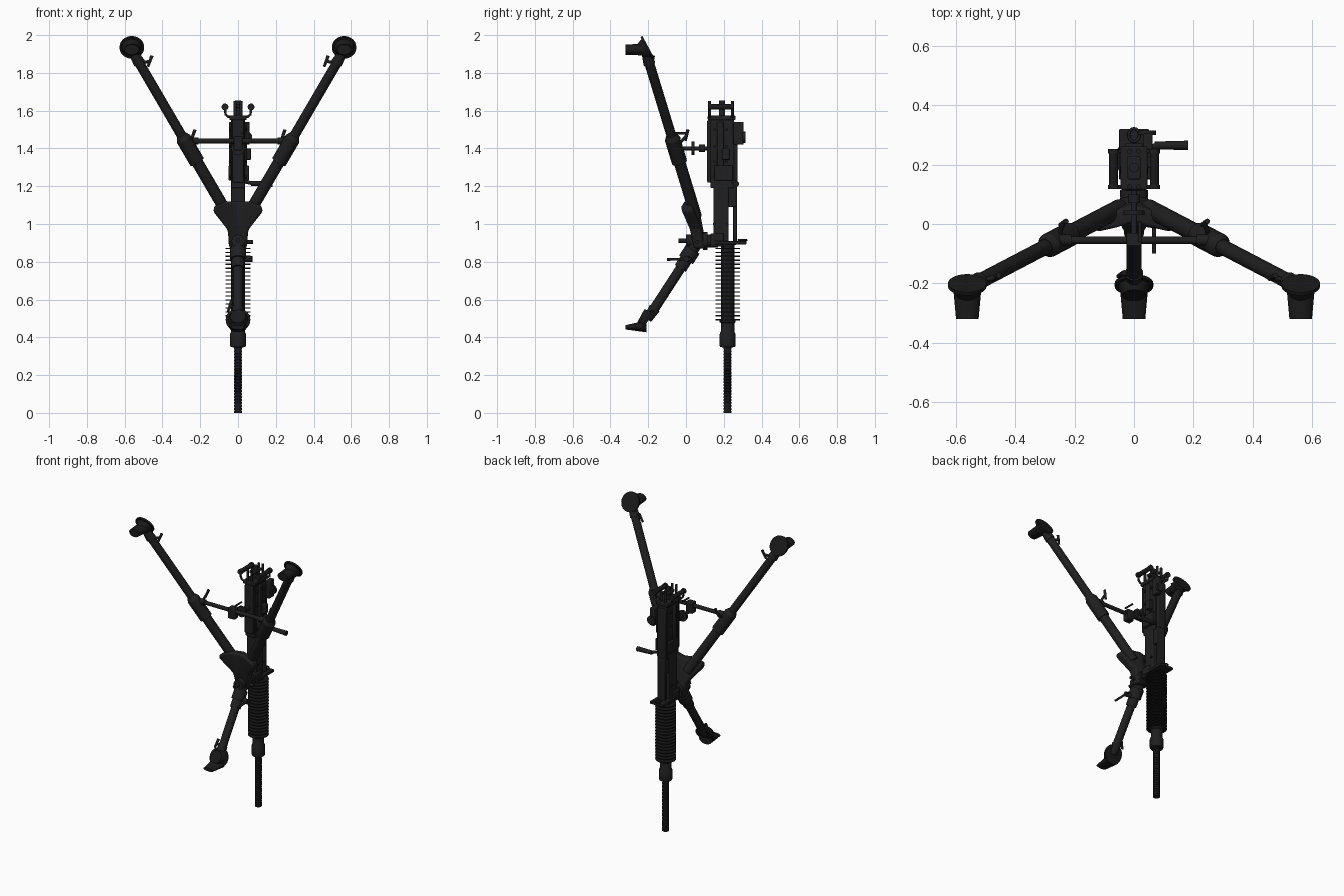
import bpy
import bmesh
import math
from mathutils import Vector, Matrix

cube = bpy.data.objects.get("Cube")
if cube:
    bpy.data.objects.remove(cube, do_unlink=True)


def material(name, value):
    m = bpy.data.materials.new(name)
    m.use_nodes = True
    colour = (value, value, value, 1)
    m.diffuse_color = colour
    node = m.node_tree.nodes["Principled BSDF"]
    node.inputs["Base Color"].default_value = colour
    node.inputs["Roughness"].default_value = 0.6
    return m


STEEL = material("dark steel", 0.014)
BLACK = material("blackened metal", 0.010)
meshes = []
AXIS_Y = 0.22


def finish(name, bm, mat, bevel=0):
    bmesh.ops.recalc_face_normals(bm, faces=bm.faces)
    me = bpy.data.meshes.new(name)
    bm.to_mesh(me)
    bm.free()
    me.materials.append(mat)
    ob = bpy.data.objects.new(name, me)
    bpy.context.collection.objects.link(ob)
    if bevel:
        mod = ob.modifiers.new("soft edges", "BEVEL")
        mod.width = bevel
        mod.segments = 2
    meshes.append(ob)
    return ob


def rod(name, a, b, r, r2=None, mat=STEEL, sides=20):
    a, b = Vector(a), Vector(b)
    d = b - a
    bm = bmesh.new()
    mtx = Matrix.Translation((a + b) / 2) @ d.to_track_quat("Z", "Y").to_matrix().to_4x4()
    bmesh.ops.create_cone(bm, cap_ends=True, segments=sides, radius1=r,
                          radius2=r if r2 is None else r2, depth=d.length, matrix=mtx)
    return finish(name, bm, mat)


def box(name, x, y, z, mat=STEEL, bevel=0.005):
    bm = bmesh.new()
    size = Matrix.Diagonal((x[1] - x[0], y[1] - y[0], z[1] - z[0], 1))
    mid = Matrix.Translation((sum(x) / 2, sum(y) / 2, sum(z) / 2))
    bmesh.ops.create_cube(bm, size=1, matrix=mid @ size)
    return finish(name, bm, mat, bevel)


def lathe(name, profile, mat=STEEL):
    bm = bmesh.new()
    verts = [bm.verts.new((r, AXIS_Y, z)) for r, z in profile]
    edges = [bm.edges.new(p) for p in zip(verts, verts[1:])]
    bmesh.ops.spin(bm, geom=verts + edges, cent=(0, AXIS_Y, 0), axis=(0, 0, 1),
                   angle=math.tau, steps=24)
    bmesh.ops.remove_doubles(bm, verts=bm.verts, dist=1e-5)
    return finish(name, bm, mat)


def tube(name, points, r, mat=STEEL):
    cu = bpy.data.curves.new(name, "CURVE")
    cu.dimensions = "3D"
    cu.bevel_depth = r
    cu.bevel_resolution = 3
    cu.use_fill_caps = True
    sp = cu.splines.new("POLY")
    sp.points.add(len(points) - 1)
    for p, co in zip(sp.points, points):
        p.co = (*co, 1)
    cu.materials.append(mat)
    ob = bpy.data.objects.new(name, cu)
    bpy.context.collection.objects.link(ob)


# Barrel with fine ridges, open at the muzzle
ridges = [(0, 0.04), (0.012, 0.03), (0.012, 0)]
for i in range(22):
    z = i * 0.016
    ridges += [(0.022, z), (0.022, z + 0.009), (0.019, z + 0.011), (0.019, z + 0.015)]
lathe("barrel", ridges, BLACK)

# Collar in front of the cooling jacket
lathe("barrel_collar", [(0.019, 0.345), (0.04, 0.35), (0.043, 0.36), (0.043, 0.415),
                        (0.036, 0.43), (0.036, 0.475), (0.042, 0.48), (0.042, 0.49), (0, 0.49)])

# Finned cooling jacket
fins = [(0, 0.485), (0.035, 0.485)]
for i in range(19):
    z = 0.49 + i * 0.021
    fins += [(0.036, z), (0.065, z), (0.065, z + 0.006), (0.036, z + 0.006)]
fins += [(0.036, 0.9), (0, 0.9)]
lathe("cooling_jacket", fins, BLACK)

# Receiver
box("receiver_front", (-0.036, 0.036), (0.145, 0.225), (0.88, 1.22))
box("receiver_top_strip", (-0.028, 0.028), (0.25, 0.27), (0.89, 1.24))
box("strip_bridge", (-0.03, 0.03), (0.21, 0.265), (1.09, 1.24))
box("receiver_body", (-0.036, 0.036), (0.13, 0.255), (1.19, 1.56))
box("receiver_cover", (-0.03, 0.03), (0.2, 0.272), (1.2, 1.53))
box("receiver_floor", (-0.03, 0.03), (0.112, 0.155), (1.22, 1.55))
box("front_plate", (-0.05, 0.05), (0.15, 0.32), (0.892, 0.91), bevel=0.003)
for s in (-1, 1):
    box("side_rail", (s * 0.04 - 0.008, s * 0.04 + 0.008), (0.165, 0.2), (1.24, 1.54))
    for z in (1.0, 1.25, 1.33, 1.41, 1.5):
        for y in (0.15, 0.215):
            rod("side_bolt", (s * 0.034, y, z), (s * 0.045, y, z), 0.008, sides=10)
box("feed_block", (-0.05, 0.058), (0.15, 0.25), (1.23, 1.31))
box("side_latch", (0.03, 0.07), (0.19, 0.23), (1.34, 1.4))
box("sight_housing", (0.03, 0.062), (0.25, 0.305), (1.42, 1.54))
rod("sight_dial", (0.045, 0.3, 1.46), (0.045, 0.315, 1.46), 0.03)
tube("front_sight_loop", [(0.018 * math.cos(a), 0.3 + 0.022 * math.sin(a), 0.915)
     for a in [math.tau * i / 16 for i in range(17)]], 0.005)

# Charging handle
rod("charging_arm", (0.03, 0.25, 1.225), (0.08, 0.265, 1.215), 0.01)
rod("charging_grip", (0.07, 0.265, 1.215), (0.182, 0.265, 1.212), 0.013, 0.016)

# Twin grips at the back end
box("back_plate", (-0.045, 0.045), (0.115, 0.262), (1.55, 1.575))
rod("trigger_post", (0, 0.19, 1.56), (0, 0.19, 1.655), 0.016)
box("trigger_paddle", (-0.022, 0.022), (0.15, 0.23), (1.615, 1.632))
for s in (-1, 1):
    for y in (0.125, 0.245):
        tube("grip_arm", [(s * 0.02, y, 1.565), (s * 0.052, y, 1.568),
                          (s * 0.066, y, 1.58), (s * 0.069, y, 1.62)], 0.007)
        rod("grip_cap", (s * 0.069, y - 0.007, 1.62), (s * 0.069, y + 0.007, 1.62), 0.018)
        rod("back_bolt", (s * 0.015, y, 1.56), (s * 0.015, y, 1.65), 0.008)
    rod("grip", (s * 0.069, 0.125, 1.62), (s * 0.069, 0.245, 1.62), 0.015, mat=BLACK)

# Tripod head, swept back towards the two long legs
half = [(0, 0.87), (0.045, 0.87), (0.055, 0.97), (0.13, 1.065),
        (0.126, 1.095), (0.06, 1.12), (0, 1.12)]
bm = bmesh.new()
face = bm.faces.new([bm.verts.new((x, 0.028 - 0.3 * x - 0.2 * (z - 1), z)) for x, z in half])
moved = bmesh.ops.extrude_face_region(bm, geom=[face])["geom"]
bmesh.ops.translate(bm, vec=(0, 0.06, 0), verts=[v for v in moved if isinstance(v, bmesh.types.BMVert)])
bmesh.ops.delete(bm, geom=[f for f in bm.faces if all(abs(v.co.x) < 1e-6 for v in f.verts)],
                 context="FACES_ONLY")
head = finish("tripod_head", bm, STEEL)
mirror = head.modifiers.new("mirror", "MIRROR")
mirror.use_clip = True
soft = head.modifiers.new("soft edges", "BEVEL")
soft.width = 0.012
soft.segments = 3
rod("pintle", (0, 0.0, 0.91), (0, 0.17, 0.91), 0.034)
rod("pintle_flange", (0, 0.09, 0.91), (0, 0.115, 0.91), 0.048)
rod("pintle_pin", (0, -0.04, 0.912), (0, 0.02, 0.912), 0.012)
rod("pintle_lock", (0.03, 0.06, 0.905), (0.08, 0.06, 0.905), 0.01)
box("gun_cradle", (-0.045, 0.045), (0.13, 0.2), (0.88, 0.95))


# Foot: tilted round flange with a tapered scoop
def foot(x, z, up, tip):
    centre = Vector((x, -0.205, z))
    normal = Vector((0, -0.13, -0.07 * up)).normalized()
    rod("foot_flange", centre - normal * 0.006, centre + normal * 0.006, 0.065, mat=BLACK, sides=28)
    rod("foot_dish", centre, centre + normal * 0.04, 0.055, 0.04, mat=BLACK)
    bm = bmesh.new()
    bmesh.ops.create_cone(bm, cap_ends=True, segments=24, radius1=0.048, radius2=0.038, depth=0.11,
                          matrix=Matrix.Rotation(math.pi / 2, 4, "X"))
    for v in bm.verts:
        v.co.z *= 0.65 if v.co.y > 0 else tip
        v.co += Vector((x, -0.265, z - 0.012 if up > 0 else z - 0.035 - (0.005 if v.co.y < 0 else 0)))
    finish("foot_scoop", bm, BLACK)


def lever(name, a, b):
    a, b = Vector(a), Vector(b)
    rod(name + "_stem", a, b, 0.008, sides=12)
    side = Vector((0.01, 0.006, 0.028))
    rod(name + "_wing", b - side, b + side, 0.007, 0.009, sides=12)


# Two long legs with clamps
for s in (-1, 1):
    def on_leg(z):
        t = (z - 1.1) / 0.77
        return Vector((s * (0.083 + 0.45 * t), 0.035 - 0.235 * t, z))
    rod("long_leg_sleeve", on_leg(1.04), on_leg(1.42), 0.031)
    rod("long_leg_tube", on_leg(1.4), on_leg(1.89), 0.026)
    rod("leg_clamp", on_leg(1.33), on_leg(1.45), 0.041)
    rod("leg_clamp_lip", on_leg(1.45), on_leg(1.47), 0.041, 0.028)
    rod("ankle", on_leg(1.85), on_leg(1.925), 0.032, 0.022)
    p = on_leg(1.4)
    lever("clamp_lever", p, p + Vector((-s * 0.02, 0.06, 0.07)))
    q = on_leg(1.85)
    lever("ankle_lever", q, q + Vector((-s * 0.055, 0.015, 0.012)))
    foot(s * 0.562, 1.935, 1, 0.72)

# Cross bar and elevation mechanism
rod("cross_bar", (-0.25, -0.055, 1.44), (0.25, -0.055, 1.44), 0.013)
for s in (-1, 1):
    rod("cross_bar_end", (s * 0.21, -0.055, 1.44), (s * 0.26, -0.055, 1.44), 0.019)
box("elevation_clamp", (-0.025, 0.025), (-0.075, -0.03), (1.39, 1.465))
rod("elevation_screw", (0, -0.05, 1.4), (0, 0.14, 1.4), 0.01)
rod("elevation_wheel", (0, 0.03, 1.4), (0, 0.045, 1.4), 0.036)
rod("elevation_collar", (0, 0.07, 1.4), (0, 0.1, 1.4), 0.02)
rod("clamp_pin", (0.02, -0.06, 1.48), (0.02, 0.01, 1.48), 0.006)

# Short leg
rod("short_leg_sleeve", (0, 0.055, 0.9), (0, -0.03, 0.765), 0.034)
rod("short_leg_tube", (0, 0.0, 0.81), (0, -0.185, 0.525), 0.026)
rod("short_leg_clamp", (0, 0.035, 0.865), (0, 0.0, 0.81), 0.043)
rod("short_leg_ankle", (0, -0.165, 0.556), (0, -0.205, 0.495), 0.031, 0.024)
rod("leg_lock_arm", (0.02, 0.01, 0.815), (0.075, 0.0, 0.815), 0.016)
rod("leg_lock_handle", (0.068, 0.03, 0.815), (0.068, -0.1, 0.812), 0.007)
lever("short_ankle_lever", (0, -0.165, 0.555), (-0.043, -0.17, 0.565))
foot(0, 0.493, -1, 0.3)

# Smooth the round parts, keep hard edges
bpy.ops.object.select_all(action="DESELECT")
for ob in meshes:
    ob.select_set(True)
bpy.context.view_layer.objects.active = meshes[0]
bpy.ops.object.shade_smooth_by_angle(angle=math.radians(35))
